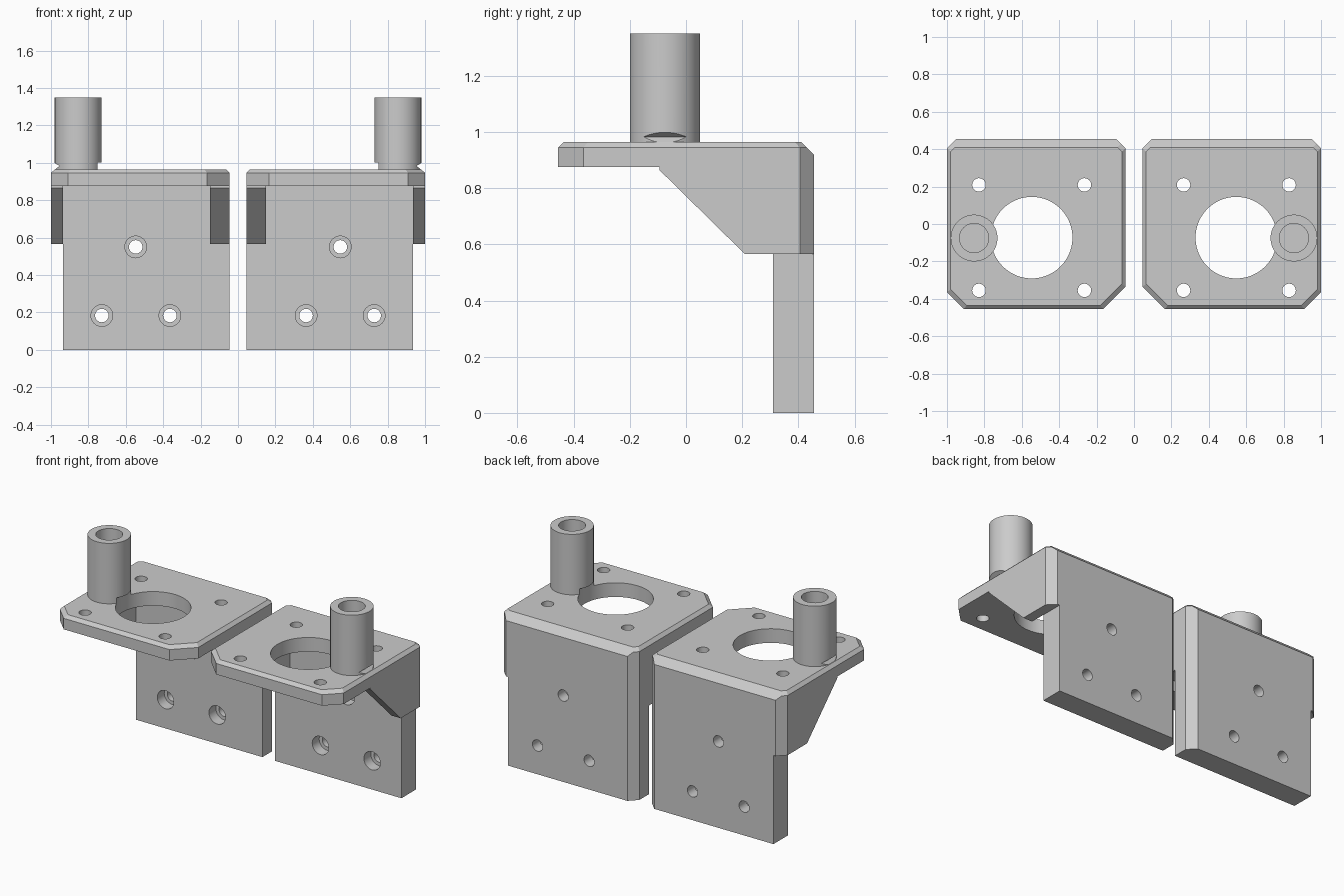
import bpy, bmesh, math
from mathutils import Matrix, Vector

if "Cube" in bpy.data.objects:
    bpy.data.objects.remove(bpy.data.objects["Cube"], do_unlink=True)

grey = bpy.data.materials.new("light grey plastic")
grey.use_nodes = True
grey.diffuse_color = (0.6, 0.6, 0.6, 1)
grey.node_tree.nodes["Principled BSDF"].inputs["Base Color"].default_value = (0.6, 0.6, 0.6, 1)

# Overall sizes of one bracket (the +x one)
IN, OUT, FRONT, BACK, TOP = 0.045, 1.0, -0.455, 0.455, 0.965
UNDER, GUSSET, WALL = 0.875, 0.565, 0.31      # plate underside, gusset foot, wall front
HX, HY = 0.547, -0.073                        # centre of the large bore
TX, TY = 0.855, -0.075                        # centre of the tube


def add(name, bm):
    bmesh.ops.recalc_face_normals(bm, faces=bm.faces)
    mesh = bpy.data.meshes.new(name)
    bm.to_mesh(mesh)
    bm.free()
    mesh.materials.append(grey)
    obj = bpy.data.objects.new(name, mesh)
    bpy.context.scene.collection.objects.link(obj)
    return obj


def prism(name, rings):
    """Solid lofted through rings of equal length."""
    bm = bmesh.new()
    loops = [[bm.verts.new(p) for p in ring] for ring in rings]
    n = len(loops[0])
    bm.faces.new(loops[0])
    bm.faces.new(loops[-1])
    for a, b in zip(loops, loops[1:]):
        for i in range(n):
            j = (i + 1) % n
            bm.faces.new((a[i], a[j], b[j], b[i]))
    return add(name, bm)


def profile_x(name, pts, x0, x1):
    """A (y, z) profile pushed along x."""
    return prism(name, [[(x, y, z) for y, z in pts] for x in (x0, x1)])


def profile_y(name, pts, y0, y1):
    """An (x, z) profile pushed along y."""
    return prism(name, [[(x, y, z) for x, z in pts] for y in (y0, y1)])


def cylinder(name, r, start, end, sides=48):
    start, end = Vector(start), Vector(end)
    axis = end - start
    turn = axis.to_track_quat("Z", "Y").to_matrix().to_4x4()
    bm = bmesh.new()
    bmesh.ops.create_cone(bm, cap_ends=True, segments=sides, radius1=r, radius2=r,
                          depth=axis.length,
                          matrix=Matrix.Translation((start + end) / 2) @ turn)
    return add(name, bm)


def cut(obj, cutters):
    """Subtract each cutter in turn, then throw the cutters away."""
    for c in cutters:
        c.hide_render = True
        mod = obj.modifiers.new("cut", "BOOLEAN")
        mod.operation, mod.solver, mod.object = "DIFFERENCE", "EXACT", c
        bpy.context.view_layer.update()
        deps = bpy.context.evaluated_depsgraph_get()
        mesh = bpy.data.meshes.new_from_object(obj.evaluated_get(deps))
        obj.modifiers.clear()
        obj.data = mesh
        bpy.data.objects.remove(c, do_unlink=True)


# Bracket block: outline with cut corners and a bevelled top rim
outline = [(IN + 0.12, FRONT), (OUT - 0.09, FRONT), (OUT, FRONT + 0.09), (OUT, BACK - 0.05),
           (OUT - 0.05, BACK), (IN + 0.05, BACK), (IN, BACK - 0.05), (IN, FRONT + 0.12)]
mid = (IN + OUT) / 2
rim = [(mid + (x - mid) * 0.958, y * 0.956) for x, y in outline]
bracket = prism("left_bracket", [[(x, y, 0) for x, y in outline],
                                 [(x, y, TOP - 0.02) for x, y in outline],
                                 [(x, y, TOP) for x, y in rim]])

# Open space below the plate, sloped gussets, narrow foot, back top chamfer
cutters = [
    profile_x("slope_cutter", [(-1, -1), (-1, UNDER), (-0.095, UNDER), (-0.095, UNDER - 0.01),
                               (0.21, GUSSET), (WALL, GUSSET), (WALL, -1)], -0.5, 1.5),
    profile_x("pocket_cutter", [(-1, -1), (-1, UNDER), (WALL, UNDER), (WALL, -1)], 0.15, 0.935),
    profile_x("foot_cutter", [(-1, -1), (-1, GUSSET), (1, GUSSET), (1, -1)], 0.935, 1.5),
    profile_x("chamfer_cutter", [(0.31, 1.065), (0.555, 0.82), (0.555, 1.065)], -0.5, 1.5),
    cylinder("bore_cutter", 0.218, (HX, HY, 0.7), (HX, HY, 1.2), 72),
]

# Plate screw holes
for sx in (-1, 1):
    for sy in (-1, 1):
        x, y = HX + sx * 0.282, HY + sy * 0.282
        cutters.append(cylinder("screw_cutter", 0.036, (x, y, 0.8), (x, y, 1.1), 32))

# Counterbored wall holes
for x, z in ((0.547, 0.55), (0.364, 0.183), (0.728, 0.183)):
    cutters.append(cylinder("wall_hole_cutter", 0.036, (x, 0.2, z), (x, 0.6, z), 32))
    cutters.append(cylinder("counterbore_cutter", 0.058, (x, 0.2, z), (x, WALL + 0.07, z), 32))
cut(bracket, cutters)

# Tube with blind bore, clearance over the large bore and a small outer notch
tube = cylinder("left_tube", 0.125, (TX, TY, TOP - 0.015), (TX, TY, 1.35), 64)
cut(tube, [
    cylinder("tube_bore_cutter", 0.078, (TX, TY, 1.0), (TX, TY, 1.5), 48),
    cylinder("clearance_cutter", 0.218, (HX, HY, 0.7), (HX, HY, 1.0), 72),
    profile_y("notch_cutter", [(0.955, 0.983), (1.03, 1.03), (1.03, 0.92)], -0.4, 0.3),
])

# Mirrored copies for the other side
parts = [bracket, tube]
for obj in (bracket, tube):
    mesh = obj.data.copy()
    mesh.transform(Matrix.Scale(-1, 4, (1, 0, 0)))
    mesh.flip_normals()
    twin = bpy.data.objects.new(obj.name.replace("left", "right"), mesh)
    bpy.context.scene.collection.objects.link(twin)
    parts.append(twin)

# Smooth round walls, sharp edges elsewhere
bpy.ops.object.select_all(action="DESELECT")
for obj in parts:
    obj.select_set(True)
bpy.context.view_layer.objects.active = bracket
bpy.ops.object.shade_smooth_by_angle(angle=math.radians(25))
